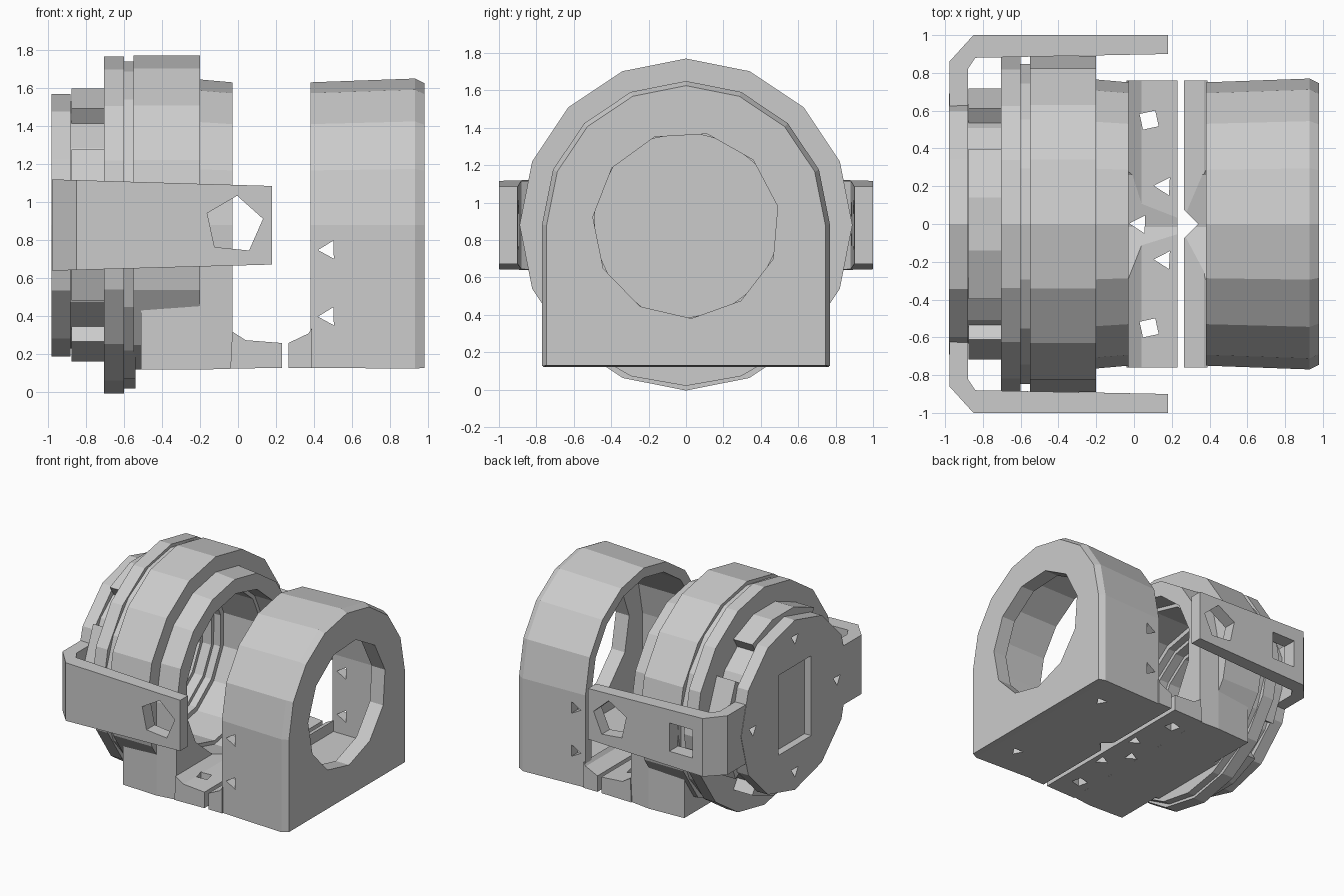
import bpy, bmesh
from math import sin, cos, pi, radians

if "Cube" in bpy.data.objects:
    bpy.data.objects.remove(bpy.data.objects["Cube"])

CZ = 0.88  # height of the bore axis


def loft(name, sections):
    """Skin closed rings of 3D points and cap both ends."""
    bm = bmesh.new()
    rings = [[bm.verts.new(p) for p in s] for s in sections]
    n = len(rings[0])
    for a, b in zip(rings, rings[1:]):
        for i in range(n):
            j = (i + 1) % n
            bm.faces.new((a[i], a[j], b[j], b[i]))
    bm.faces.new(rings[0])
    bm.faces.new(rings[-1])
    bmesh.ops.recalc_face_normals(bm, faces=bm.faces)
    me = bpy.data.meshes.new(name)
    bm.to_mesh(me)
    bm.free()
    ob = bpy.data.objects.new(name, me)
    bpy.context.collection.objects.link(ob)
    return ob


def circle(r, n=16, phase=0.0):
    return [(r * cos(phase + 2 * pi * i / n), CZ + r * sin(phase + 2 * pi * i / n)) for i in range(n)]


def arch(r, bottom, n=8):
    arc = [(r * cos(pi * i / n), CZ + r * sin(pi * i / n)) for i in range(n + 1)]
    return [(r, bottom)] + arc + [(-r, bottom)]


def along_x(name, *steps):
    return loft(name, [[(x, y, z) for y, z in prof] for x, prof in steps])


def box(name, x, y, z):
    return along_x(name, *[(v, [(y[0], z[0]), (y[1], z[0]), (y[1], z[1]), (y[0], z[1])]) for v in x])


def pin(axis, c, r=0.05, length=0.3, n=3, phase=0.5):
    """Low-sided drill cutter along an axis, centred on c."""
    k = 'xyz'.index(axis)
    secs = []
    for s in (-length / 2, length / 2):
        ring = []
        for i in range(n):
            a = phase + 2 * pi * i / n
            p = list(c)
            p[k] += s
            p[(k + 1) % 3] += r * cos(a)
            p[(k + 2) % 3] += r * sin(a)
            ring.append(p)
        secs.append(ring)
    return loft('cutter', secs)


def cut(ob, *cutters):
    for c in cutters:
        c.hide_render = True
        m = ob.modifiers.new('cut', 'BOOLEAN')
        m.operation, m.solver, m.object = 'DIFFERENCE', 'EXACT', c
        bpy.context.view_layer.objects.active = ob
        bpy.ops.object.modifier_apply(modifier=m.name)
        bpy.data.objects.remove(c)


def bore(r, x0, x1, n=14):
    return along_x('cutter', (x0, circle(r, n, 0.2)), (x1, circle(r, n, 0.2)))


def ring(name, x0, x1, ro, ri, n=16, floor=-1):
    prof = [(y, max(z, floor)) for y, z in circle(ro, n, pi / 2)]
    ob = along_x(name, (x0, prof), (x1, prof))
    cut(ob, bore(ri, x0 - .05, x1 + .05))
    return ob


def tab(name, pts):
    return loft(name, [[(x, y, z) for x, z in pts] for y in (-.76, .76)])


# Right housing: arched shell with an end wall and a round opening
right = along_x('right_housing', (.38, arch(.75, .13)), (.93, arch(.77, .125)), (.98, arch(.745, .13)))
cut(right, along_x('cutter', (.3, arch(.67, .25)), (.86, arch(.67, .25))),
    bore(.5, .8, 1.1, 11))
cut(right, *[pin('y', (.475, s * .72, z), .055) for s in (-1, 1) for z in (.4, .75)])
cut(right, *[pin('z', (.75, y, .18)) for y in (-.5, .5)])

# Foot tab of the right housing, notched for a screw
rtab = tab('right_foot_tab', [(.265, .13), (.39, .13), (.39, .34), (.37, .31), (.265, .26)])
cut(rtab, bore(.63, .2, .45), pin('z', (.26, 0, .2), .08, n=4, phase=0))

# Left housing: arched body and wide collar
left = along_x('left_housing', (-.51, arch(.75, .12)), (-.2, arch(.765, .12)), (-.03, arch(.75, .125)))
cut(left, bore(.63, -.6, .05))
ring('left_collar', -.55, -.2, .89, .6, 16, floor=.122)

# Foot tab of the left housing with screw holes
ltab = tab('left_foot_tab', [(-.04, .125), (.23, .13), (.23, .26), (.04, .275), (-.03, .32)])
cut(ltab, bore(.63, -.1, .3))
cut(ltab, *[pin('z', (x, y, .2), r, .4, n, 1.0) for x, y, r, n in
            ((.08, .55, .06, 4), (.16, .2, .055, 3), (.03, 0, .055, 3), (.16, -.19, .055, 3), (.08, -.55, .06, 4))])

# Flange rings behind the collar
ring('seal_ring', -.61, -.54, .86, .56, 18)
ring('flange_ring', -.705, -.6, .885, .53, 16)

# Cap drum with raised sectors around it
ring('cap_drum', -.89, -.69, .65, .59, 14)
for k in range(4):
    a = [radians(90 * k + d) for d in (-33, -11, 11, 33)]
    prof = [(.73 * cos(t), CZ + .73 * sin(t)) for t in a] + [(.6 * cos(t), CZ + .6 * sin(t)) for t in reversed(a)]
    along_x('cap_sector', (-.875, prof), (-.7, prof))
ring('inner_ring', -.8, -.68, .62, .5, 12)

# Back plate with a rectangular recess and four screw holes
plate = along_x('back_plate', *[(x, circle(.69, 12, pi / 12 * 0)) for x in (-.98, -.88)])
cut(plate, box('cutter', (-1.1, -.92), (-.21, .21), (.55, 1.2)))
cut(plate, *[pin('x', (-.93, .54 * cos(k * pi / 2), CZ + .54 * sin(k * pi / 2)), .05) for k in range(4)])

# Clamp arms reaching forward on both sides
for s, name in ((-1, 'front_arm'), (1, 'back_arm')):
    pts = [(-.977, .6), (-.977, .86), (-.85, 1), (.18, 1), (.18, .9), (-.84, .88), (-.88, .82), (-.88, .6)]
    arm = loft(name, [[(x, s * y, z0 + k * (x + .98)) for x, y in pts]
                      for z0, k in ((.64, .028), (1.12, -.03))])
    cut(arm, pin('y', (-.02, s * .95, CZ), .155, n=5, phase=.1))
    if s > 0:
        cut(arm, box('cutter', (-.76, -.55), (.8, 1.1), (.77, 1.0)))
